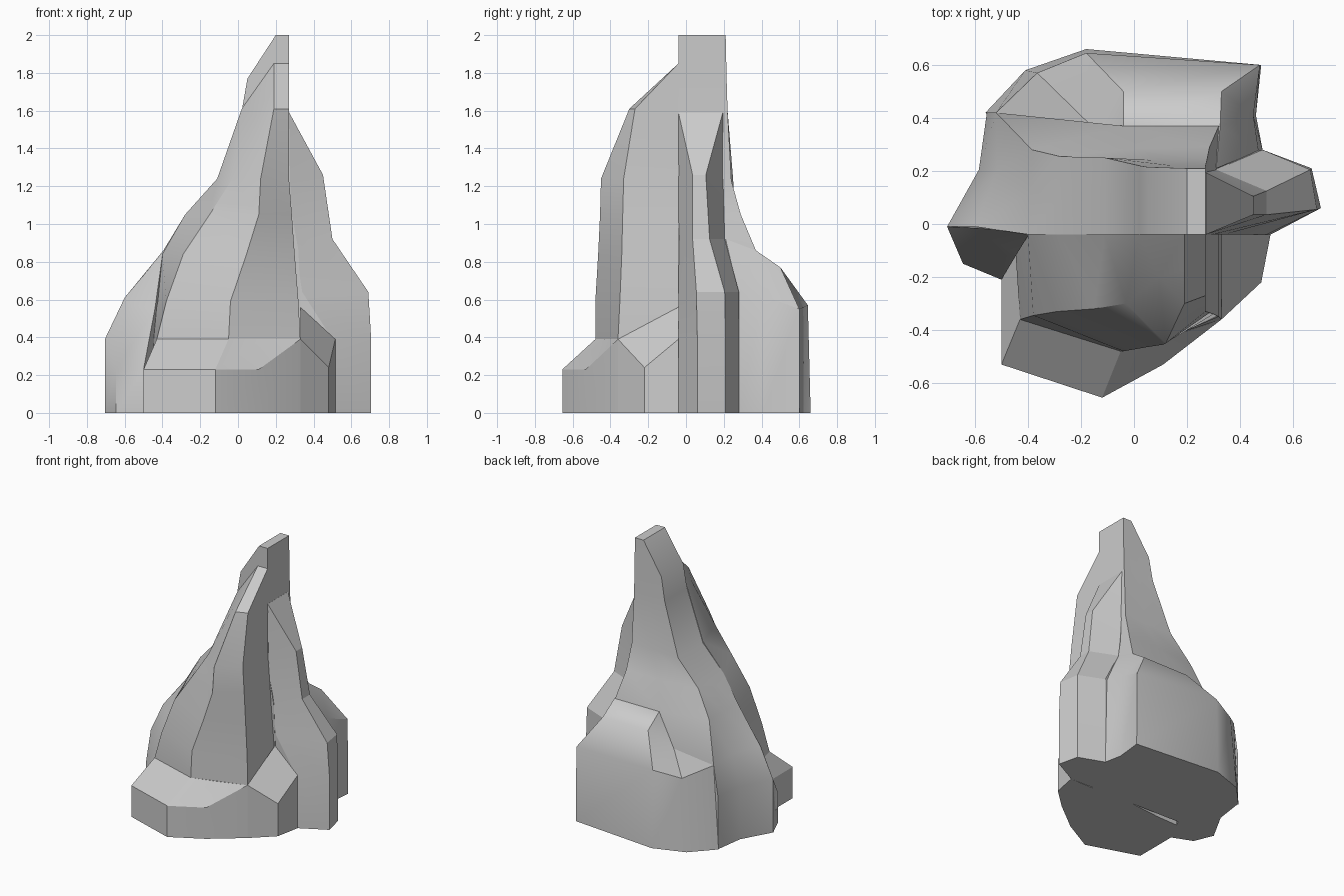
import bpy, bmesh


def loft(name, rings, angle=0.6):
    """Skin matching rings of 3D points into one closed, partly smooth part."""
    bm = bmesh.new()
    vs = [[bm.verts.new(p) for p in ring] for ring in rings]
    n = len(rings[0])
    for a, b in zip(vs, vs[1:]):
        for i in range(n):
            j = (i + 1) % n
            bm.faces.new((a[i], a[j], b[j], b[i]))
    bm.faces.new(vs[0])
    bm.faces.new(vs[-1])
    bmesh.ops.remove_doubles(bm, verts=bm.verts, dist=0.0005)
    bmesh.ops.dissolve_degenerate(bm, edges=bm.edges, dist=0.0005)
    bmesh.ops.recalc_face_normals(bm, faces=bm.faces)
    mesh = bpy.data.meshes.new(name)
    bm.to_mesh(mesh)
    bm.free()
    ob = bpy.data.objects.new(name, mesh)
    bpy.context.collection.objects.link(ob)
    bpy.ops.object.select_all(action='DESELECT')
    ob.select_set(True)
    bpy.context.view_layer.objects.active = ob
    bpy.ops.object.shade_smooth_by_angle(angle=angle)
    return ob


def ground(ring):
    return [(p[0], p[1], 0) for p in ring]


def level(z, *pts):
    return [(x, y, z) for x, y in pts]


# Central spire: height, left x, right x, right back y, back middle xy, back left xy
core = []
for z, xl, xr, yb, mx, my, bx, by in (
        (2.00, .20, .27, .21, .235, .21, .20, .21),
        (1.77, .05, .27, .215, .16, .215, .05, .215),
        (1.60, .02, .27, .22, .15, .22, .02, .22),
        (1.23, -.11, .275, .24, .10, .24, -.11, .25),
        (1.05, -.28, .285, .29, .02, .285, -.28, .255),
        (.86, -.395, .32, .37, -.04, .37, -.385, .28),
        (.61, -.60, .33, .40, -.16, .37, -.52, .42),
        (.39, -.705, .33, .40, -.16, .40, -.555, .42)):
    yl = -.04 if z > .7 else -.01
    inset = .045 if z < .7 else 0
    core.append([(xl, yl, z), (xr, -.04, z), (xr, yb, z), (mx, my, z),
                 (bx, by, z), ((xl + bx) / 2 + inset, (yl + by) / 2, z)])
core.append(ground(core[-1]))
loft("central_spire", core)

# Front buttress: left, left bulge, front left edge, front right edge, right
front = [
    [(.19, -.04, 1.85), (.19, -.17, 1.73), (.19, -.30, 1.61), (.27, -.27, 1.61), (.27, -.04, 1.85)],
    [(.02, -.04, 1.61), (.095, -.20, 1.57), (.19, -.30, 1.61), (.27, -.27, 1.61), (.27, -.04, 1.61)],
    level(1.24, (-.11, -.04), (-.03, -.30), (.12, -.45), (.27, -.33), (.27, -.04)),
    level(1.05, (-.28, -.04), (-.15, -.32), (.11, -.455), (.285, -.335), (.285, -.04)),
    level(.84, (-.40, -.04), (-.29, -.33), (.045, -.465), (.30, -.34), (.30, -.04)),
    level(.59, (-.43, -.05), (-.38, -.345), (-.04, -.48), (.32, -.35), (.32, -.04)),
    level(.39, (-.45, -.06), (-.43, -.36), (-.05, -.48), (.33, -.36), (.33, -.04)),
]
loft("front_buttress", front + [ground(front[-1])])

# Sloped ledge along the front foot
rim = level(.23, (-.50, -.53), (-.12, -.655), (.11, -.53)) + [
    (.33, -.36, .39), (.30, 0, .39), (-.50, -.08, .23)]
top = level(.39, (-.43, -.36), (-.05, -.48), (.12, -.43), (.33, -.36), (.30, 0), (-.42, -.08))
loft("front_ledge", [ground(rim), rim, top], 0.35)

# Foot under the left shoulder
foot = [(-.705, -.01, .39), (-.645, -.15, .23), (-.50, -.21, .23), (-.38, .02, .39)]
loft("left_foot", [
    ground(foot), foot,
    [(-.60, -.015, .61), (-.54, -.06, .57), (-.44, -.11, .55), (-.36, .02, .61)],
    [(-.41, -.03, .835), (-.405, -.04, .835), (-.40, -.045, .835), (-.36, .02, .835)]])

# Low boulder at front right
lump = [(.33, -.36, .39), (.48, -.22, .24), (.515, -.04, .39), (.33, -.04, .56)]
lump_ob = loft("right_boulder", [ground(lump), lump], 0.35)

# Right fin: wall front, outer front, outer back, inner back, buried back and front
fin = [
    level(1.59, (.27, -.04), (.271, -.04), (.271, .195), (.27, .195), (.22, .19), (.22, -.03)),
    level(1.26, (.27, -.04), (.45, .035), (.45, .105), (.27, .195), (.22, .19), (.22, -.03)),
    level(.92, (.295, -.04), (.50, .035), (.50, .125), (.31, .205), (.22, .19), (.22, -.03)),
    level(.64, (.34, -.04), (.69, .055), (.665, .205), (.485, .28), (.22, .25), (.22, -.03)),
    level(.39, (.50, -.04), (.705, .06), (.67, .21), (.485, .28), (.22, .25), (.22, -.03)),
]
base = level(0, (.515, -.04), (.705, .06), (.67, .21), (.485, .28), (.22, .25), (.22, -.03))
loft("right_fin", fin + [base], 0.35)

# Back block with a chamfered shelf and a notch on its left
low = level(0, (.48, .60), (-.18, .66), (-.41, .58), (-.56, .42),
            (-.40, .20), (.20, .10), (.485, .28), (.46, .41))
mid = [(.475, .60, .55), (-.18, .645, .57), (-.365, .57, .53), (-.52, .42, .61),
       (-.36, .20, .60), (.20, .10, .60), (.47, .275, .64), (.45, .41, .62)]
shelf = [(.33, .50, .77), (-.04, .50, .77), (-.16, .37, .62), (-.04, .37, .86),
         (-.04, .20, .86), (.20, .10, .86), (.31, .21, .92), (.325, .37, .86)]
crown = [(.325, .37, .86), (-.04, .37, .86), (-.04, .37, .86), (-.04, .37, .86),
         (-.04, .20, .86), (.20, .10, .86), (.31, .21, .92), (.325, .37, .86)]
loft("back_block", [low, mid, shelf, crown])
